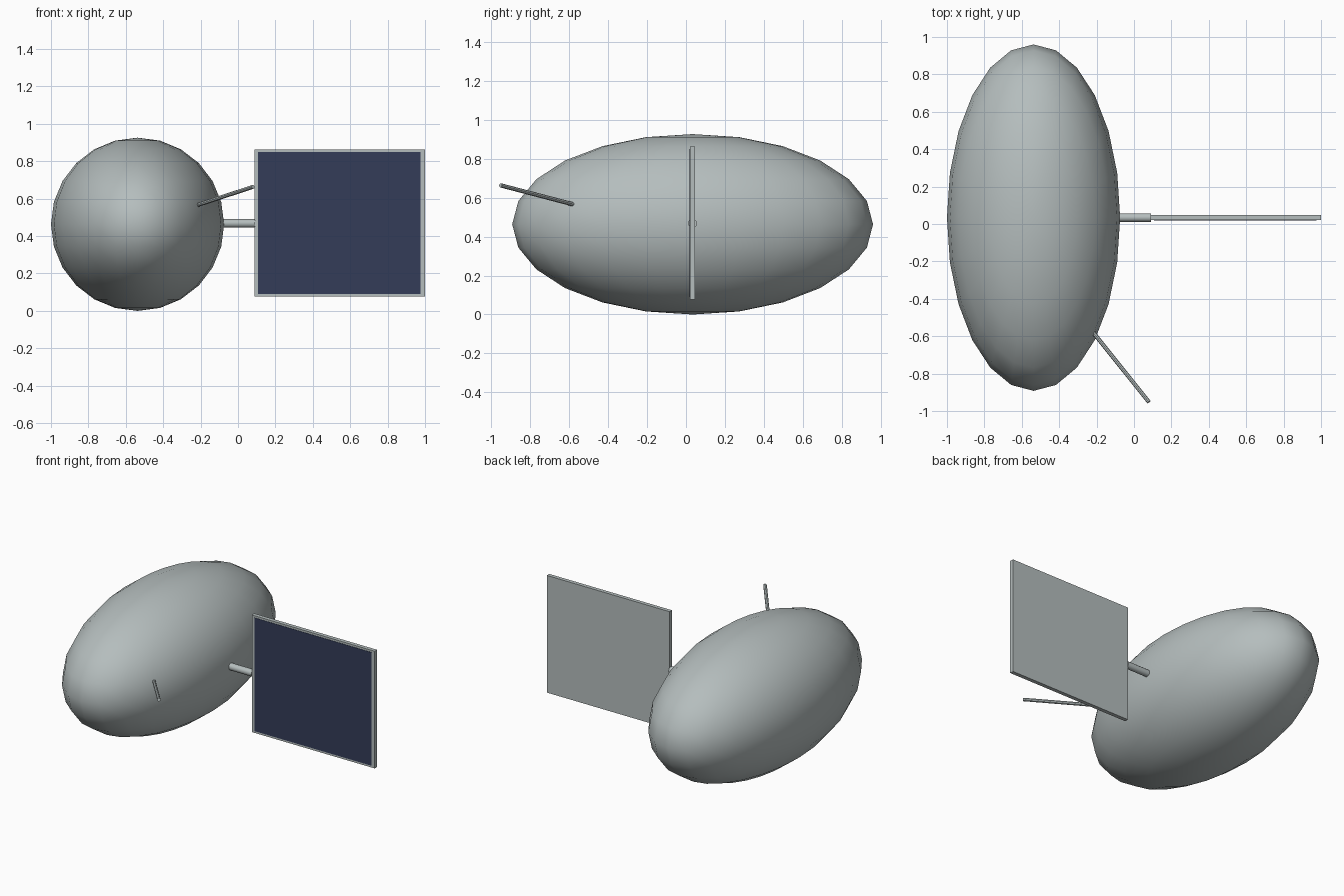
import bpy
from mathutils import Vector

cube = bpy.data.objects.get("Cube")
if cube:
    bpy.data.objects.remove(cube, do_unlink=True)


def make_material(name, rgb):
    mat = bpy.data.materials.new(name)
    mat.use_nodes = True
    color = (*rgb, 1.0)
    mat.diffuse_color = color
    mat.node_tree.nodes["Principled BSDF"].inputs["Base Color"].default_value = color
    return mat


grey = make_material("light grey metal", (0.46, 0.51, 0.51))
navy = make_material("navy solar cells", (0.033, 0.045, 0.098))


def finish(name, mat, smooth=False):
    obj = bpy.context.object
    obj.name = name
    obj.data.materials.append(mat)
    bpy.ops.object.transform_apply(location=False, rotation=False, scale=True)
    if smooth:
        bpy.ops.object.shade_smooth_by_angle(angle=0.7)
    return obj


def box(name, low, high, mat):
    low, high = Vector(low), Vector(high)
    bpy.ops.mesh.primitive_cube_add(size=1, location=(low + high) / 2)
    bpy.context.object.scale = high - low
    return finish(name, mat)


def rod(name, start, end, radius, sides, mat):
    start, end = Vector(start), Vector(end)
    axis = end - start
    bpy.ops.mesh.primitive_cylinder_add(
        vertices=sides, radius=radius, depth=axis.length,
        location=(start + end) / 2,
        rotation=axis.to_track_quat("Z", "Y").to_euler())
    return finish(name, mat, smooth=True)


# Long ellipsoid body
R = 0.463
mid_y = 0.034
bpy.ops.mesh.primitive_uv_sphere_add(
    segments=24, ring_count=12, radius=R, location=(R - 1, mid_y, R))
bpy.context.object.scale = (1, 2, 1)
finish("body", grey, smooth=True)

# Boom joining the body to the panel
rod("panel_boom", (-0.12, mid_y, R + 0.005), (0.09, mid_y, R + 0.005), 0.023, 12, grey)

# Solar panel: backing slab with a thin cell plate on the front
front_y = mid_y - 0.013
box("panel_frame", (0.088, front_y, 0.077), (1.0, mid_y + 0.013, 0.863), grey)
box("panel_cells", (0.108, front_y - 0.002, 0.09), (0.977, front_y + 0.002, 0.85), navy)

# Slanted antenna
rod("antenna", (-0.25, -0.54, 0.555), (0.08, -0.952, 0.663), 0.011, 8, grey)
